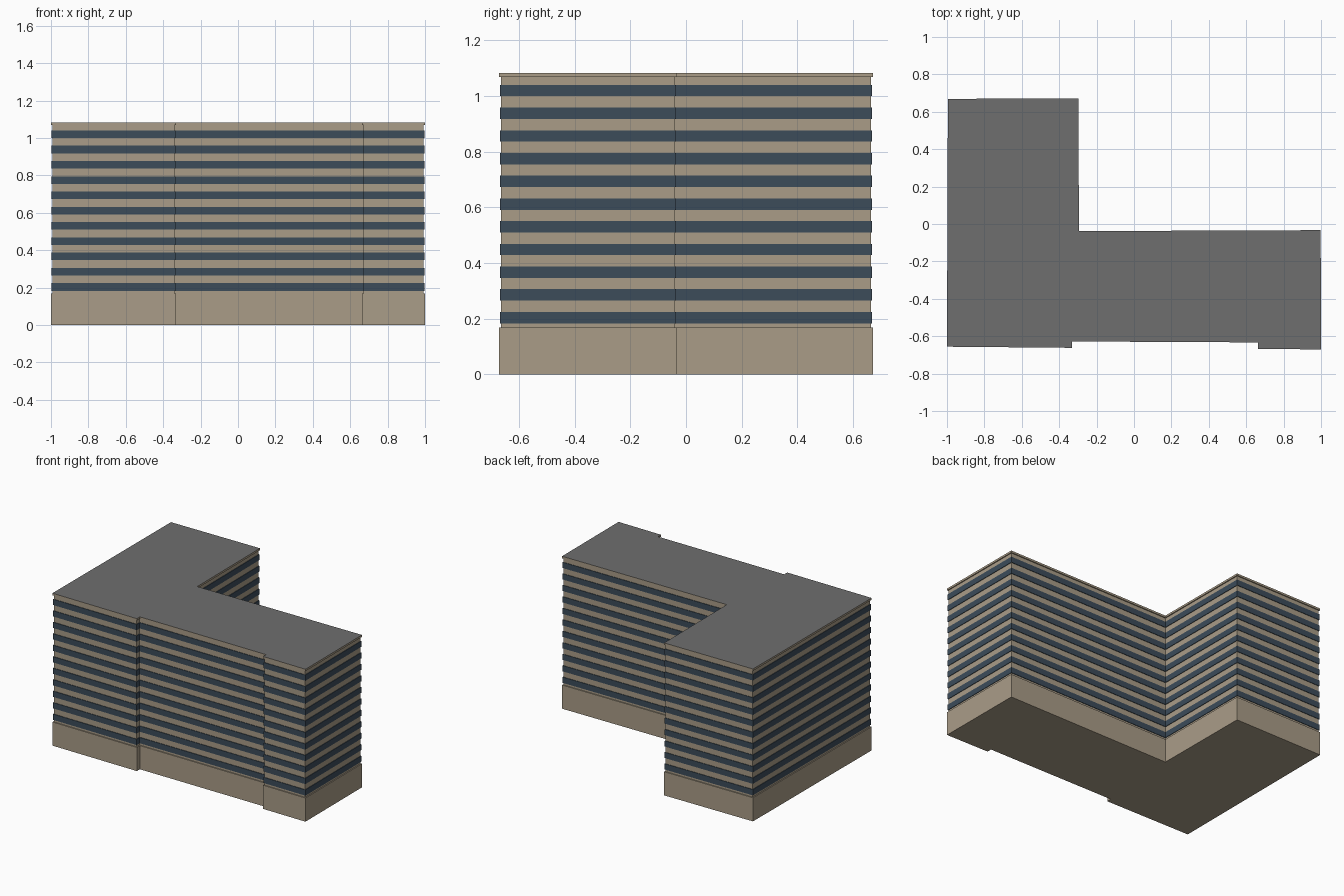
import bpy
from mathutils import Vector

if "Cube" in bpy.data.objects:
    bpy.data.objects.remove(bpy.data.objects["Cube"])

# L-shaped footprint with a shallow recess in the front, counter-clockwise
PLAN = [Vector(p) for p in [
    (-1.0, -0.656), (-0.332, -0.662), (-0.332, -0.628), (0.664, -0.633),
    (0.664, -0.667), (1.0, -0.671), (0.998, -0.033), (-0.294, -0.038),
    (-0.298, 0.672), (-0.995, 0.669)]]
WALL, BAND = 0.007, 0.003            # insets of wall and window strips
BASE_TOP, ROOF_Z, TOP = 0.168, 1.069, 1.083
FLOORS, FIRST, PITCH, HEIGHT = 11, 0.183, 0.0816, 0.041


def material(name, rgb):
    m = bpy.data.materials.new(name)
    m.diffuse_color = (*rgb, 1)
    m.use_nodes = True
    m.node_tree.nodes["Principled BSDF"].inputs["Base Color"].default_value = m.diffuse_color
    return m


stone = material("beige_stone", (0.40, 0.335, 0.245))
glass = material("dark_blue_glass", (0.045, 0.072, 0.102))
grey = material("grey_roof", (0.156, 0.156, 0.156))


def ring(inset):
    """Footprint moved inwards by a distance, with mitred corners."""
    out = []
    n = len(PLAN)
    for i, p in enumerate(PLAN):
        a = (p - PLAN[i - 1]).normalized()
        b = (PLAN[(i + 1) % n] - p).normalized()
        na, nb = Vector((-a.y, a.x)), Vector((-b.y, b.x))
        out.append(p + (na + nb) * inset / (1 + na.dot(nb)))
    return out


def skin(name, strips, mats, bottom=False, top=False):
    """Each strip is a list of (z, inset) levels joined into a facade."""
    verts, faces, slots = [], [], []
    n = len(PLAN)
    for levels in strips:
        start = len(verts)
        for z, inset in levels:
            verts += [(p.x, p.y, z) for p in ring(inset)]
        for k in range(len(levels) - 1):
            lo, hi = start + k * n, start + (k + 1) * n
            for i in range(n):
                j = (i + 1) % n
                faces.append((lo + i, lo + j, hi + j, hi + i))
                slots.append(0)
    if bottom:
        faces.append(tuple(reversed(range(n))))
        slots.append(0)
    if top:
        faces.append(tuple(range(len(verts) - n, len(verts))))
        slots.append(len(mats) - 1)
    me = bpy.data.meshes.new(name)
    me.from_pydata(verts, [], faces)
    for m in mats:
        me.materials.append(m)
    for f, s in zip(me.polygons, slots):
        f.material_index = s
    ob = bpy.data.objects.new(name, me)
    bpy.context.collection.objects.link(ob)


# Heights of the window strips
bands = [(FIRST + i * PITCH, FIRST + i * PITCH + HEIGHT) for i in range(FLOORS)]
edges = [BASE_TOP] + [z for b in bands for z in b] + [ROOF_Z]

# Ground floor plinth
skin("ground_floor", [[(0, 0), (BASE_TOP, 0), (BASE_TOP, WALL)]], [stone], bottom=True)
# Stone wall between the window strips
skin("upper_wall", [[(a, WALL), (b, WALL)] for a, b in zip(edges[::2], edges[1::2])], [stone])
# Continuous window strips
skin("window_strips", [[(a, WALL), (a, BAND), (b, BAND), (b, WALL)] for a, b in bands], [glass])
# Roof slab with grey top
skin("roof_slab", [[(ROOF_Z, WALL), (ROOF_Z, 0), (TOP, 0)]], [stone, grey], top=True)
